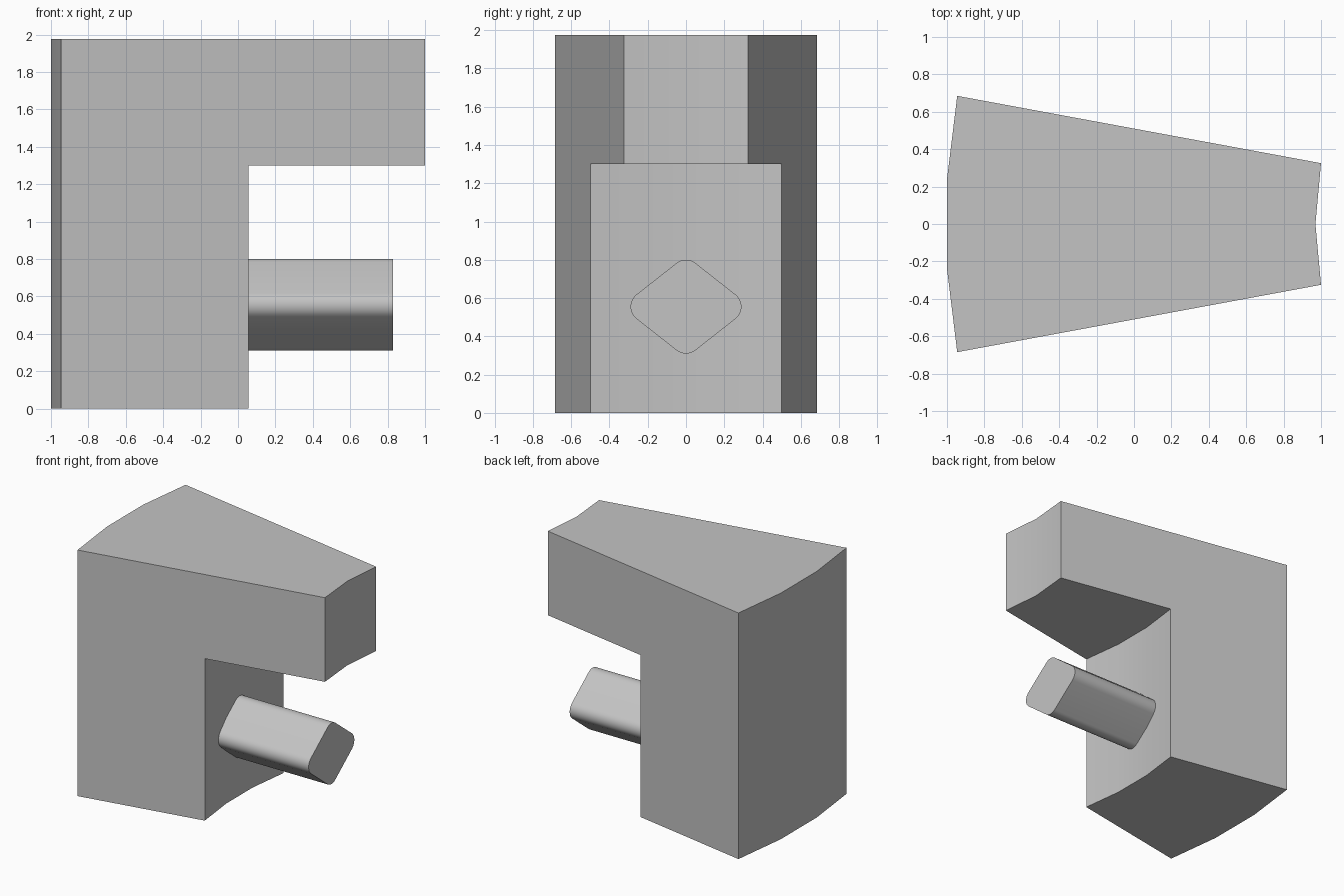
import bpy, bmesh, math
from mathutils import Vector

if "Cube" in bpy.data.objects:
    bpy.data.objects.remove(bpy.data.objects["Cube"])

CENTRE_X = 2.757                       # common centre of all the arcs
HALF_ANGLE = math.atan2(0.685, 3.702)  # half the wedge angle
HEIGHT = 1.975

grey = bpy.data.materials.new("plain_grey")
grey.use_nodes = True
colour = (0.55, 0.55, 0.55, 1)
grey.diffuse_color = colour
grey.node_tree.nodes["Principled BSDF"].inputs["Base Color"].default_value = colour


def arc(radius, segments):
    """Plan points of an arc from -y to +y, bulging towards -x."""
    angles = [HALF_ANGLE * (2 * i / segments - 1) for i in range(segments + 1)]
    return [(CENTRE_X - radius * math.cos(a), radius * math.sin(a)) for a in angles]


def prism(name, points, direction):
    """Extrude a closed outline of 3D points along a direction."""
    bm = bmesh.new()
    face = bm.faces.new([bm.verts.new(p) for p in points])
    top = bmesh.ops.extrude_face_region(bm, geom=[face])["geom"]
    verts = [v for v in top if isinstance(v, bmesh.types.BMVert)]
    bmesh.ops.translate(bm, verts=verts, vec=Vector(direction))
    bmesh.ops.recalc_face_normals(bm, faces=bm.faces)
    mesh = bpy.data.meshes.new(name)
    bm.to_mesh(mesh)
    bm.free()
    mesh.materials.append(grey)
    obj = bpy.data.objects.new(name, mesh)
    bpy.context.collection.objects.link(obj)
    return obj


def activate(obj):
    bpy.ops.object.select_all(action="DESELECT")
    obj.select_set(True)
    bpy.context.view_layer.objects.active = obj


# Wedge block between the outer and inner arcs
plan = arc(3.765, 3) + arc(1.787, 2)[::-1]
body = prism("wedge_body", [(x, y, 0) for x, y in plan], (0, 0, HEIGHT))

# Lower recess with a curved back wall, leaving the overhang above
wall = arc(2.748, 3)
recess = [(0.12, -0.8)] + wall + [(0.12, 0.8), (1.2, 0.8), (1.2, -0.8)]
cutter = prism("recess_cutter", [(x, y, -0.2) for x, y in recess], (0, 0, 1.5))
cutter.hide_render = True
cut = body.modifiers.new("recess", "BOOLEAN")
cut.operation = "DIFFERENCE"
cut.solver = "EXACT"
cut.object = cutter
activate(body)
bpy.ops.object.modifier_apply(modifier=cut.name)
bpy.data.objects.remove(cutter)

# Diamond peg with rounded corners
RADIUS, STEPS, PEG_Z = 0.08, 8, 0.555
slope = math.atan2(0.165, 0.21)
corners = [(0.21, 0, math.pi / 2 - slope), (0, 0.165, slope),
           (-0.21, 0, math.pi / 2 - slope), (0, -0.165, slope)]
outline = []
for i, (y, z, spread) in enumerate(corners):
    for s in range(STEPS + 1):
        a = i * math.pi / 2 + spread * (2 * s / STEPS - 1)
        outline.append((0, y + RADIUS * math.cos(a), PEG_Z + z + RADIUS * math.sin(a)))
peg = prism("diamond_peg", outline, (0.83, 0, 0))

for obj in (body, peg):
    activate(obj)
    bpy.ops.object.shade_smooth_by_angle(angle=math.radians(30))
